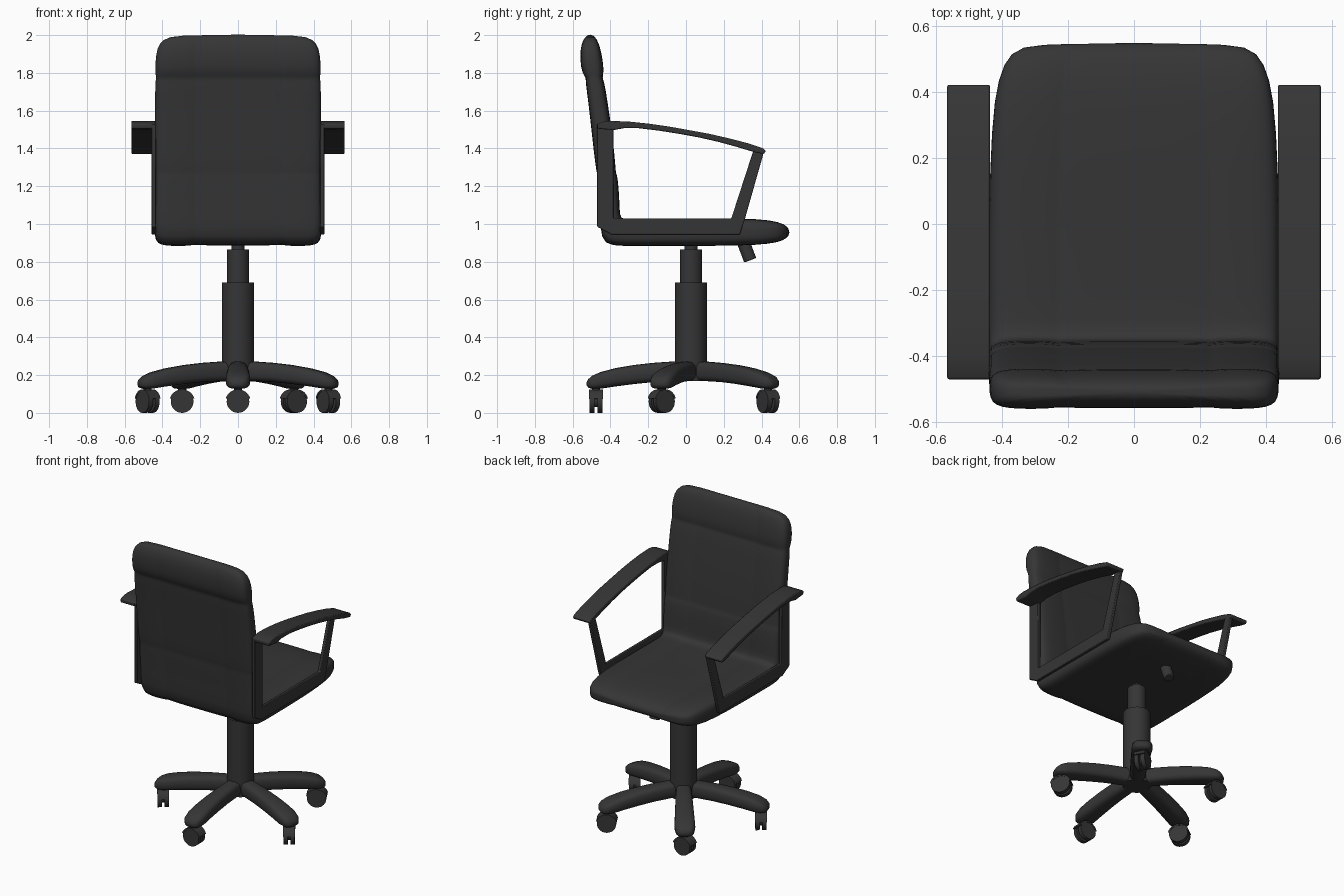
import bpy, bmesh, math
from mathutils import Vector, Matrix

if "Cube" in bpy.data.objects:
    bpy.data.objects.remove(bpy.data.objects["Cube"])

mat = bpy.data.materials.new("charcoal black")
mat.diffuse_color = (0.036, 0.036, 0.036, 1)
mat.use_nodes = True
mat.node_tree.nodes["Principled BSDF"].inputs["Base Color"].default_value = mat.diffuse_color
CY = 0.027  # pedestal centre in y


def finish(name, bm, bevel=0, mirror=False, subsurf=0):
    bmesh.ops.recalc_face_normals(bm, faces=bm.faces)
    me = bpy.data.meshes.new(name)
    bm.to_mesh(me)
    bm.free()
    ob = bpy.data.objects.new(name, me)
    bpy.context.collection.objects.link(ob)
    me.materials.append(mat)
    if bevel:
        m = ob.modifiers.new("bevel", 'BEVEL')
        m.width, m.segments, m.limit_method = bevel, 2, 'ANGLE'
    if mirror:
        ob.modifiers.new("mirror", 'MIRROR')
    if subsurf:
        m = ob.modifiers.new("subsurf", 'SUBSURF')
        m.levels = m.render_levels = subsurf
    bpy.ops.object.select_all(action='DESELECT')
    ob.select_set(True)
    bpy.context.view_layer.objects.active = ob
    if subsurf:
        bpy.ops.object.shade_smooth()
    else:
        bpy.ops.object.shade_smooth_by_angle(angle=math.radians(40))
    return ob


def loft(rings):
    bm = bmesh.new()
    vs = [[bm.verts.new(p) for p in r] for r in rings]
    n = len(vs[0])
    for a, b in zip(vs, vs[1:]):
        for i in range(n):
            j = (i + 1) % n
            bm.faces.new((a[i], a[j], b[j], b[i]))
    bm.faces.new(vs[0])
    bm.faces.new(vs[-1])
    return bm


def prism(pts, x0, x1):
    # y-z outline extruded along x
    return loft([[(x, y, z) for y, z in pts] for x in (x0, x1)])


def cylinder(bm, a, b, r, seg=32):
    a, b = Vector(a), Vector(b)
    d = b - a
    rot = d.to_track_quat('Z', 'Y').to_matrix().to_4x4()
    bmesh.ops.create_cone(bm, cap_ends=True, segments=seg, radius1=r, radius2=r,
                          depth=d.length, matrix=Matrix.Translation((a + b) / 2) @ rot)


# continuous padded seat and back: underside (y,z), upper side (y,z), half width
stations = [
    (.548, .94, .548, .968, .31), (.515, .912, .525, .998, .375),
    (.44, .897, .45, 1.018, .412), (.30, .888, .30, 1.028, .432),
    (0, .887, 0, 1.02, .44), (-.25, .887, -.25, 1.02, .44),
    (-.40, .885, -.335, 1.018, .44), (-.45, .92, -.354, 1.04, .44),
    (-.452, 1.06, -.354, 1.12, .44), (-.47, 1.25, -.364, 1.255, .44),
    (-.468, 1.27, -.374, 1.27, .436), (-.475, 1.29, -.374, 1.29, .44),
    (-.493, 1.45, -.39, 1.46, .44), (-.515, 1.65, -.418, 1.65, .44),
    (-.53, 1.75, -.435, 1.755, .438), (-.526, 1.772, -.446, 1.775, .434),
    (-.548, 1.80, -.438, 1.80, .438), (-.557, 1.86, -.442, 1.86, .438),
    (-.557, 1.93, -.455, 1.93, .43), (-.543, 1.978, -.472, 1.978, .40),
    (-.52, 2.003, -.495, 2.003, .33)]
half = [(1, .5), (.995, .75), (.965, .92), (.88, 1.01), (.7, 1.03),
        (.56, 1.0), (.525, .97), (.49, .99), (.25, 1.0)]
upper = half + [(0, 1.0)] + [(-x, t) for x, t in half[::-1]]
section = upper + [(x, 1 - t) for x, t in upper[-2:0:-1]]
rings = []
for y0, z0, y1, z1, w in stations:
    rings.append([(x * w, y0 + (y1 - y0) * t, z0 + (z1 - z0) * t) for x, t in section])
finish("seat_and_back_cushion", loft(rings), subsurf=1)

# arm frames: flat open loop at each side
frame = [(-.47, 1.53), (-.47, .985), (-.395, .945), (.285, .945), (.31, 1.02), (.412, 1.38),
         (.357, 1.39), (.24, 1.03), (-.385, 1.03), (-.385, 1.51)]
finish("arm_frames", prism(frame, .435, .457), bevel=.004, mirror=True)

# curved arm pads
pad = [(-.47, 1.53), (-.44, 1.541), (-.40, 1.546), (-.30, 1.542), (-.195, 1.531), (-.09, 1.516),
       (.016, 1.497), (.125, 1.477), (.23, 1.453), (.33, 1.427), (.405, 1.402), (.423, 1.388),
       (.412, 1.37), (.36, 1.381), (.27, 1.408), (.175, 1.434), (.07, 1.458), (-.04, 1.478),
       (-.15, 1.495), (-.25, 1.507), (-.33, 1.507), (-.385, 1.497), (-.468, 1.505)]
finish("arm_pads", prism(pad, .435, .565), bevel=.006, mirror=True)

# telescoping gas column
bm = bmesh.new()
for z0, z1, r in ((.17, .69, .085), (.68, .865, .058), (.86, .90, .035)):
    cylinder(bm, (0, CY, z0), (0, CY, z1), r)
finish("gas_column", bm)

# tilt knob under the seat
bm = bmesh.new()
cylinder(bm, (0, .305, .90), (0, .34, .808), .034, 24)
finish("tilt_knob", bm, bevel=.006)

# five-star base: radius, top, bottom, half width
leg = [(0, .27, .17, .045), (.1, .272, .168, .05), (.2, .265, .163, .054), (.3, .254, .153, .058),
       (.4, .237, .14, .062), (.48, .216, .128, .065), (.525, .196, .127, .057),
       (.545, .178, .134, .042), (.553, .163, .146, .02)]
# wheel axle heading for each leg
swivel = [90, 34, 120, 90, 36]


def power(v, e=.65):
    return math.copysign(abs(v) ** e, v)


for k in range(5):
    ang = math.radians(-90 + 72 * k)
    place = Matrix.Translation((0, CY, 0)) @ Matrix.Rotation(ang, 4, 'Z')
    rings = []
    for r, top, bot, w in leg:
        ring = []
        for i in range(20):
            a = math.tau * i / 20
            ring.append((r, w * power(math.cos(a)),
                         (top + bot) / 2 + (top - bot) / 2 * power(math.sin(a))))
        rings.append(ring)
    bm = loft(rings)
    bm.transform(place)
    finish(f"base_leg_{k + 1}", bm)

    # twin-wheel caster with stem and hood, axle along local x
    bm = bmesh.new()
    cylinder(bm, (0, 0, .10), (0, 0, .15), .022, 16)
    for s in (-1, 1):
        cylinder(bm, (s * .008, 0, .06), (s * .035, 0, .06), .06, 28)
    cylinder(bm, (-.01, 0, .065), (.01, 0, .065), .035, 16)
    arc = [math.radians(15 + 150 * i / 14) for i in range(15)]
    hood = [(.067 * math.cos(a), .06 + .064 * math.sin(a)) for a in arc]
    hood += [(.056 * math.cos(a), .06 + .054 * math.sin(a)) for a in arc[::-1]]
    hb = prism(hood, -.037, .037)
    tmp = bpy.data.meshes.new("hood_part")
    hb.to_mesh(tmp)
    hb.free()
    bm.from_mesh(tmp)
    bpy.data.meshes.remove(tmp)
    pos = place @ Vector((.503, 0, 0))
    bm.transform(Matrix.Translation(pos) @ Matrix.Rotation(math.radians(swivel[k]), 4, 'Z'))
    finish(f"caster_{k + 1}", bm)
